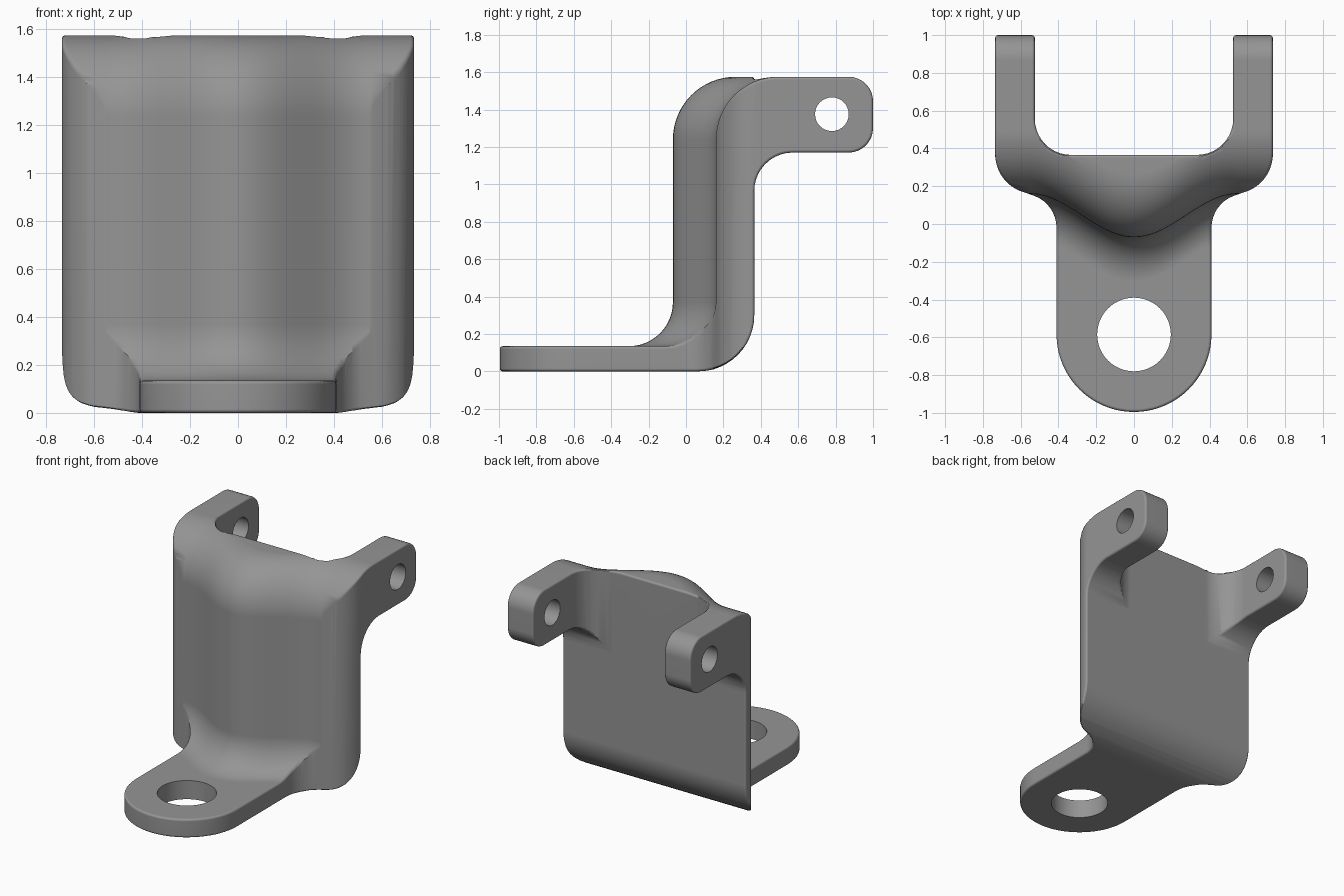
import bpy, bmesh, math
from math import radians, cos, sin, pi

if "Cube" in bpy.data.objects:
    bpy.data.objects.remove(bpy.data.objects["Cube"])


def arc(cx, cy, r, a0, a1, n=10):
    """Points along an arc, angles in degrees."""
    return [(cx + r * cos(radians(a0 + (a1 - a0) * i / n)),
             cy + r * sin(radians(a0 + (a1 - a0) * i / n))) for i in range(n + 1)]


def loft(name, rings):
    """Closed solid through rings with equal point counts."""
    bm = bmesh.new()
    rows = [[bm.verts.new(p) for p in ring] for ring in rings]
    n = len(rows[0])
    for a, b in zip(rows, rows[1:]):
        for i in range(n):
            j = (i + 1) % n
            bm.faces.new((a[i], a[j], b[j], b[i]))
    bm.faces.new(rows[0])
    bm.faces.new(rows[-1])
    bmesh.ops.recalc_face_normals(bm, faces=bm.faces)
    me = bpy.data.meshes.new(name)
    bm.to_mesh(me)
    bm.free()
    ob = bpy.data.objects.new(name, me)
    bpy.context.collection.objects.link(ob)
    return ob


def boolean(ob, cutter, operation):
    """Apply a boolean and discard the cutter."""
    cutter.hide_render = True
    mod = ob.modifiers.new("cut", 'BOOLEAN')
    mod.operation, mod.object, mod.solver = operation, cutter, 'EXACT'
    bpy.context.view_layer.update()
    dg = bpy.context.evaluated_depsgraph_get()
    me = bpy.data.meshes.new_from_object(ob.evaluated_get(dg))
    ob.modifiers.clear()
    ob.data = me
    bpy.data.objects.remove(cutter)


# Front wall position in plan: a central bulge easing into flat shoulders
def front(x):
    return 0.045 - 0.115 * cos(pi * min(abs(x), 0.55) / 0.55)


# Side profile: foot, fillet, wall, rolled top and arm, shifted by the bulge
def side_ring(x):
    f = front(x)
    pts = [(-1.1, 0.0)]
    pts += arc(0.065, 0.3, 0.3, -90, 0, 12)
    pts += arc(0.57, 0.965, 0.205, 180, 90, 10)
    pts += arc(0.87, 1.30, 0.13, -90, 0, 8)
    pts += arc(0.87, 1.445, 0.13, 0, 90, 8)
    pts += arc(f + 0.335, 1.24, 0.335, 90, 180, 16)
    pts += arc(f - 0.235, 0.37, 0.235, 0, -90, 12)
    pts += [(-1.1, 0.135)]
    return [(x, y, z) for y, z in pts]


columns = [-0.85] + [0.55 * i / 14 for i in range(-14, 15)] + [0.85]
bracket = loft("bracket_body", [side_ring(x) for x in columns])

# Plan outline, right half from the foot tip round to the notch between the arms
half = arc(0, -0.585, 0.41, -90, 0, 20)
half += arc(0.59, -0.02, 0.18, 180, 110, 8)
half += arc(0.525, 0.37, 0.21, -75, 0, 10)
half += [(0.735, 1.1), (0.525, 1.1)]
half += arc(0.335, 0.556, 0.19, 0, -90, 10)
plan = half + [(-x, y) for x, y in reversed(half) if x > 1e-5]
outline = loft("plan_outline", [[(x, y, z) for x, y in plan] for z in (-0.2, 1.8)])
boolean(bracket, outline, 'INTERSECT')


# Small rounding on the sharp outer edges
def round_edges(ob, width):
    bm = bmesh.new()
    bm.from_mesh(ob.data)
    bmesh.ops.remove_doubles(bm, verts=bm.verts, dist=0.002)
    bmesh.ops.dissolve_limit(bm, angle_limit=radians(0.2), verts=bm.verts, edges=bm.edges)
    before = bm.calc_volume()
    sharp = [e for e in bm.edges if e.calc_face_angle_signed(0) > radians(45)]
    bmesh.ops.bevel(bm, geom=sharp, offset=width, offset_type='OFFSET', segments=3,
                    profile=0.5, affect='EDGES', clamp_overlap=False)
    ratio = bm.calc_volume() / before
    inside = all(abs(v.co.x) < 0.74 and -1.0 < v.co.y < 1.001 and -0.001 < v.co.z < 1.58
                 for v in bm.verts)
    if inside and 0.97 < ratio < 1.0:
        bm.to_mesh(ob.data)
    bm.free()


round_edges(bracket, 0.015)

# Foot hole and the pin holes through both arms
hole = arc(0, -0.585, 0.195, 0, 360, 48)[:-1]
boolean(bracket, loft("foot_hole", [[(x, y, z) for x, y in hole] for z in (-0.2, 0.4)]),
        'DIFFERENCE')
pin = arc(0.78, 1.375, 0.09, 0, 360, 32)[:-1]
boolean(bracket, loft("pin_hole", [[(x, y, z) for y, z in pin] for x in (-1, 1)]),
        'DIFFERENCE')

# Colour and shading
grey = bpy.data.materials.new("metal_grey")
grey.diffuse_color = (0.3, 0.3, 0.3, 1)
grey.use_nodes = True
grey.node_tree.nodes["Principled BSDF"].inputs["Base Color"].default_value = grey.diffuse_color
bracket.data.materials.clear()
bracket.data.materials.append(grey)
bpy.context.view_layer.objects.active = bracket
bracket.select_set(True)
bpy.ops.object.shade_smooth_by_angle(angle=radians(35))
weighted = bracket.modifiers.new("weighted_normals", 'WEIGHTED_NORMAL')
weighted.keep_sharp = True
